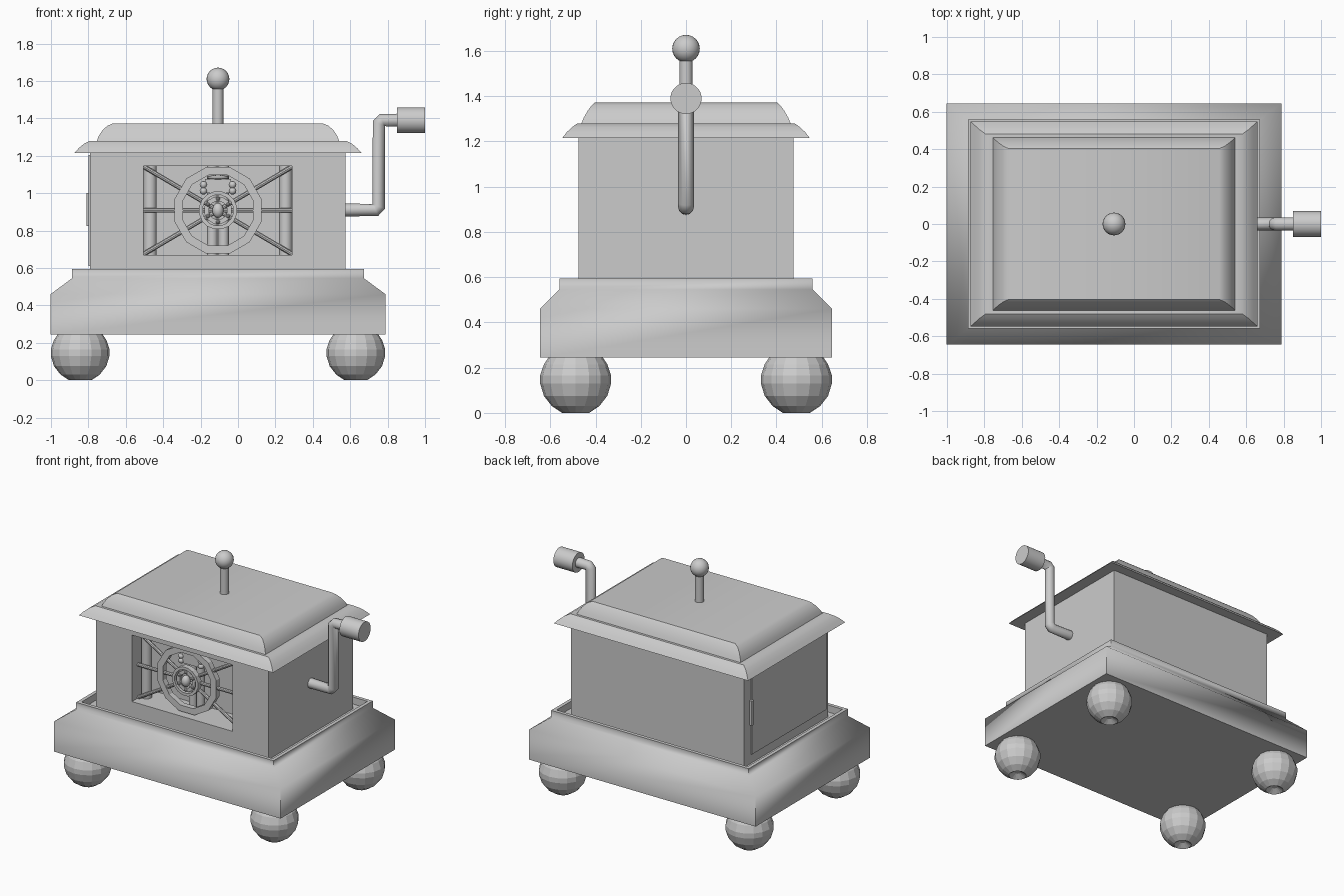
import bpy, bmesh, math
from mathutils import Vector

if "Cube" in bpy.data.objects:
    bpy.data.objects.remove(bpy.data.objects["Cube"])

CX = -0.107   # centre line of the cabinet


def finish(name, bm, angle=30):
    bmesh.ops.recalc_face_normals(bm, faces=bm.faces)
    me = bpy.data.meshes.new(name)
    bm.to_mesh(me)
    bm.free()
    ob = bpy.data.objects.new(name, me)
    bpy.context.collection.objects.link(ob)
    if angle:
        bpy.ops.object.select_all(action='DESELECT')
        ob.select_set(True)
        bpy.context.view_layer.objects.active = ob
        bpy.ops.object.shade_smooth_by_angle(angle=math.radians(angle))
    return ob


def skin(bm, loops, closed=False):
    """Bridge equal-length point loops; cap the ends unless closed."""
    rings = [[bm.verts.new(p) for p in loop] for loop in loops]
    n = len(rings[0])
    pairs = list(zip(rings, rings[1:])) + ([(rings[-1], rings[0])] if closed else [])
    for a, b in pairs:
        for i in range(n):
            bm.faces.new((a[i], a[(i + 1) % n], b[(i + 1) % n], b[i]))
    if not closed:
        bm.faces.new(rings[0])
        bm.faces.new(rings[-1])


def stack(name, profile, angle):
    """Rectangular moulding from (half width, half depth, z) rows."""
    bm = bmesh.new()
    skin(bm, [[(CX + sx * w, sy * d, z) for sx, sy in ((-1, -1), (1, -1), (1, 1), (-1, 1))]
              for w, d, z in profile])
    return finish(name, bm, angle)


def box(name, x0, x1, y0, y1, z0, z1):
    bm = bmesh.new()
    skin(bm, [[(x0, y0, z), (x1, y0, z), (x1, y1, z), (x0, y1, z)] for z in (z0, z1)])
    return finish(name, bm, 0)


def rod(name, a, b, r, sides=16):
    a, b = Vector(a), Vector(b)
    q = (b - a).to_track_quat('Z', 'Y')
    circle = [q @ Vector((r * math.cos(t), r * math.sin(t), 0))
              for t in (2 * math.pi * i / sides for i in range(sides))]
    bm = bmesh.new()
    skin(bm, [[p + c for c in circle] for p in (a, b)])
    return finish(name, bm)


def ball(name, centre, r, scale=(1, 1, 1), seg=24):
    bm = bmesh.new()
    bmesh.ops.create_uvsphere(bm, u_segments=seg, v_segments=seg // 2, radius=r)
    for v in bm.verts:
        v.co = Vector(c * s for c, s in zip(v.co, scale)) + Vector(centre)
    return finish(name, bm)


def ring(name, y0, y1, z, outer, inner, sides=12):
    """Flat-sided ring facing the front."""
    bm = bmesh.new()
    skin(bm, [[(CX + r * math.cos(t), y, z + r * math.sin(t))
               for t in (2 * math.pi * (i + 0.5) / sides for i in range(sides))]
              for r, y in ((outer, y0), (outer, y1), (inner, y1), (inner, y0))], True)
    return finish(name, bm, 0)


# Plinth with raised rim and sunken top
stack("plinth", [(.895, .645, .245), (.895, .645, .46), (.78, .56, .545), (.78, .56, .595),
                 (.755, .535, .595), (.755, .535, .545)], 56)

# Ball feet, faceted, with a dimple underneath
foot = [(.02, .025), (.06, 0), (.105, .03), (.14, .075), (.157, .13), (.157, .165),
        (.14, .215), (.11, .26), (.05, .29)]
for sx, side in ((-1, "left"), (1, "right")):
    for sy, end in ((-1, "front"), (1, "back")):
        bm = bmesh.new()
        skin(bm, [[(CX + sx * .737 + r * math.cos(t), sy * .488 + r * math.sin(t), z)
                   for t in (math.pi * i / 8 for i in range(16))] for r, z in foot])
        finish(f"{end}_{side}_foot", bm, 0)

# Cabinet with a recessed front window
body = box("cabinet", -.79, .575, -.475, .475, .535, 1.22)
cutter = box("window_cutter", -.505, .29, -.6, -.26, .67, 1.145)
cutter.hide_render = True
cutter.hide_set(True)
cut = body.modifiers.new("window", 'BOOLEAN')
cut.operation = 'DIFFERENCE'
cut.solver = 'EXACT'
cut.object = cutter

# Side door and its hinge
box("side_door", -.798, -.78, -.445, .395, .61, 1.205)
rod("door_hinge", (-.798, .4, .825), (-.798, .4, 1.0), .013, 12)

# Lid: flared eave and rounded raised top
stack("lid", [(.767, .547, 1.215), (.745, .528, 1.24), (.718, .504, 1.263), (.685, .48, 1.28),
              (.647, .462, 1.28), (.638, .452, 1.305), (.618, .435, 1.335), (.592, .416, 1.36),
              (.563, .403, 1.372)], 35)

# Lid knob
rod("knob_stem", (CX, 0, 1.36), (CX, 0, 1.57), .029)
ball("knob_ball", (CX, 0, 1.61), .061)

# Crank: bent bar and grip
cu = bpy.data.curves.new("crank_arm", 'CURVE')
cu.dimensions = '3D'
cu.bevel_depth = .035
cu.bevel_resolution = 4
cu.use_fill_caps = True
path = [(.56, .91), (.735, .91), (.753, .93), (.753, 1.372), (.77, 1.39), (.87, 1.39)]
sp = cu.splines.new('POLY')
sp.points.add(len(path) - 1)
for p, (x, z) in zip(sp.points, path):
    p.co = (x, 0, z, 1)
arm = bpy.data.objects.new("crank_arm", cu)
bpy.context.collection.objects.link(arm)
rod("crank_grip", (.85, 0, 1.39), (1.0, 0, 1.39), .069, 28)

# Window: pillars behind the wheel
for i, x in enumerate((-.47, .255)):
    rod(f"window_pillar_{i}", (x, -.36, .67), (x, -.36, 1.145), .035)
for s in (-1, 1):
    rod("centre_pillar", (CX + s * .03, -.31, .67), (CX + s * .03, -.31, 1.145), .028)

# Window: wheel rim, spokes, inner ring and hub
WZ, WY = .908, -.405
ring("wheel_rim", WY - .02, WY + .02, WZ, .24, .195)
for deg in (-30.5, 0, 30.5):
    t = math.radians(deg)
    d = Vector((.4, 0, .4 * math.tan(t)))
    c = Vector((CX, WY, WZ))
    rod("wheel_spoke", c - d, c + d, .013, 10)
ring("inner_ring", WY - .04, WY, WZ, .103, .083, 16)
ring("hub_ring", WY - .03, WY, WZ, .075, .05, 12)
for k in range(6):
    t = math.radians(30 + 60 * k)
    ball("hub_stud", (CX + .062 * math.cos(t), WY - .03, WZ + .062 * math.sin(t)), .011, seg=10)
ball("wheel_hub", (CX, WY - .03, WZ), .03, (1, 1, 1.35), 16)

# Window: movement block with side buttons
box("movement_block", CX - .07, CX + .07, -.38, -.3, 1.0, 1.075)
ball("movement_cap", (CX, -.35, 1.082), .057, (1, .7, .25), 16)
for s in (-1, 1):
    for z in (1.012, 1.045):
        ball("movement_button", (CX + s * .078, -.375, z), .02, seg=12)
